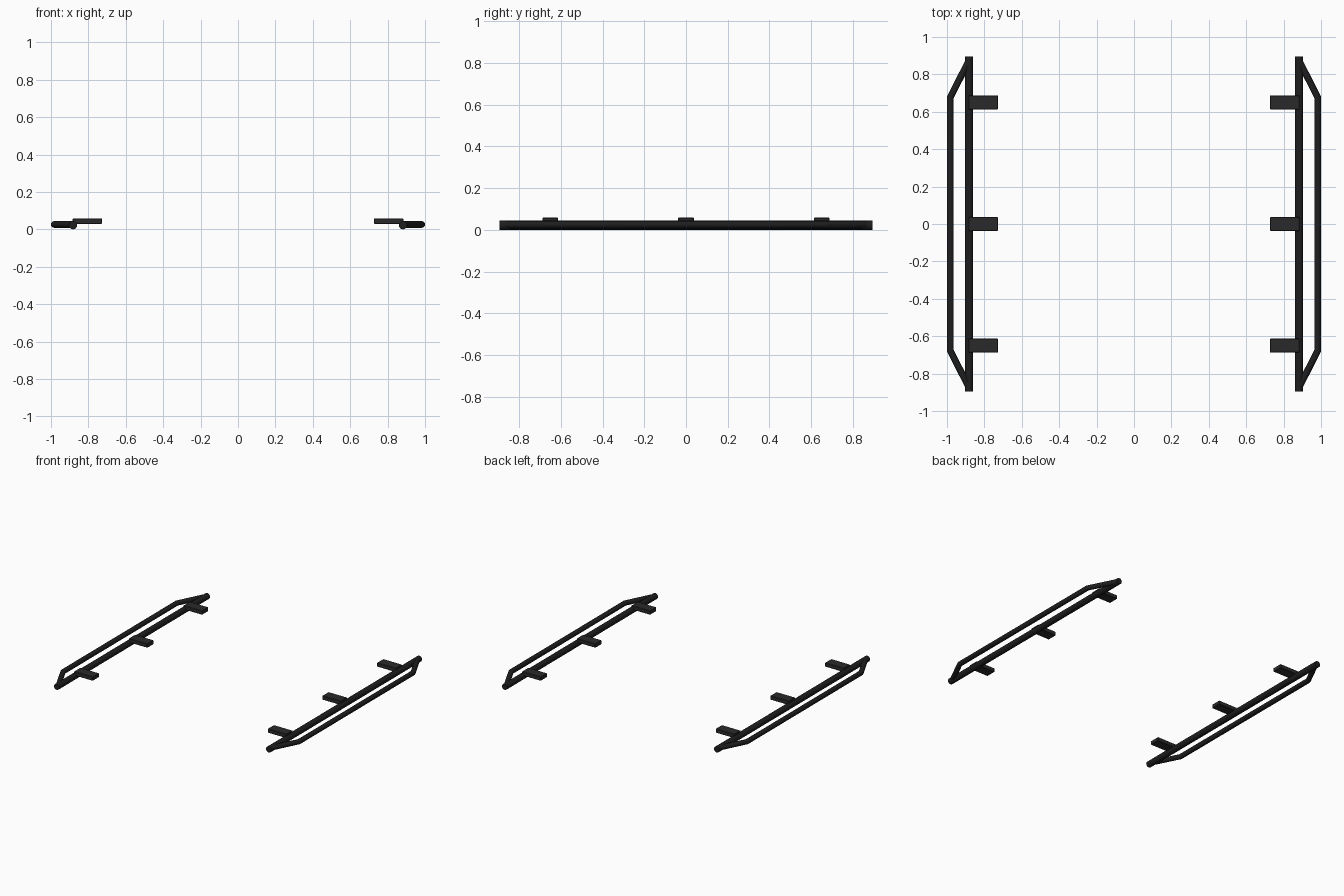
import bpy, bmesh, math
from mathutils import Vector

if "Cube" in bpy.data.objects:
    bpy.data.objects.remove(bpy.data.objects["Cube"])


def material(name, rgb):
    m = bpy.data.materials.new(name)
    m.diffuse_color = (*rgb, 1)
    m.use_nodes = True
    m.node_tree.nodes["Principled BSDF"].inputs["Base Color"].default_value = m.diffuse_color
    return m


TUBE = material("black tube", (0.0130, 0.0130, 0.0135))
PLATE = material("dark grey bracket", (0.0230, 0.0230, 0.0245))


def finish(bm, name, mat):
    bmesh.ops.recalc_face_normals(bm, faces=bm.faces)
    mesh = bpy.data.meshes.new(name)
    bm.to_mesh(mesh)
    bm.free()
    mesh.materials.append(mat)
    ob = bpy.data.objects.new(name, mesh)
    bpy.context.collection.objects.link(ob)
    return ob


def tube(name, path, z, r, sides=16):
    """Capped round tube along a flat path with mitred bends."""
    bm = bmesh.new()
    pts = [Vector(p) for p in path]
    rings = []
    for i, p in enumerate(pts):
        a = (p - pts[max(i - 1, 0)]).normalized()
        b = (pts[min(i + 1, len(pts) - 1)] - p).normalized()
        t = (a + b).normalized()
        d = b if b.length else a
        side = Vector((t.y, -t.x)) * (r / t.dot(d))
        ring = []
        for k in range(sides):
            ang = 2 * math.pi * k / sides
            q = p + side * math.cos(ang)
            ring.append(bm.verts.new((q.x, q.y, z + r * math.sin(ang))))
        rings.append(ring)
    for lo, hi in zip(rings, rings[1:]):
        for k in range(sides):
            n = (k + 1) % sides
            bm.faces.new((lo[k], lo[n], hi[n], hi[k]))
    bm.faces.new(rings[0])
    bm.faces.new(rings[-1])
    ob = finish(bm, name, TUBE)
    bpy.context.view_layer.objects.active = ob
    ob.select_set(True)
    bpy.ops.object.shade_smooth_by_angle(angle=math.radians(24))
    ob.select_set(False)


def bracket(name, x0, x1, y, half, z0, z1):
    bm = bmesh.new()
    bmesh.ops.create_cube(bm, size=1)
    for v in bm.verts:
        v.co = ((x0 + x1) / 2 + v.co.x * abs(x1 - x0),
                y + v.co.y * half * 2,
                (z0 + z1) / 2 + v.co.z * (z1 - z0))
    bmesh.ops.bevel(bm, geom=bm.edges[:], offset=0.003, segments=1, affect='EDGES')
    finish(bm, name, PLATE)


for s, label in ((-1, "left"), (1, "right")):
    # straight main rail
    tube(label + "_main_rail", [(s * 0.882, -0.895), (s * 0.882, 0.895)], 0.0225, 0.0225)
    # bent outer step bar
    tube(label + "_outer_bar",
         [(s * 0.882, -0.875), (s * 0.982, -0.677), (s * 0.982, 0.677), (s * 0.882, 0.875)],
         0.026, 0.018)
    # three mounting brackets
    for i, y in enumerate((-0.65, 0, 0.65)):
        bracket(f"{label}_bracket_{i + 1}", s * 0.727, s * 0.884, y, 0.0375, 0.029, 0.059)
